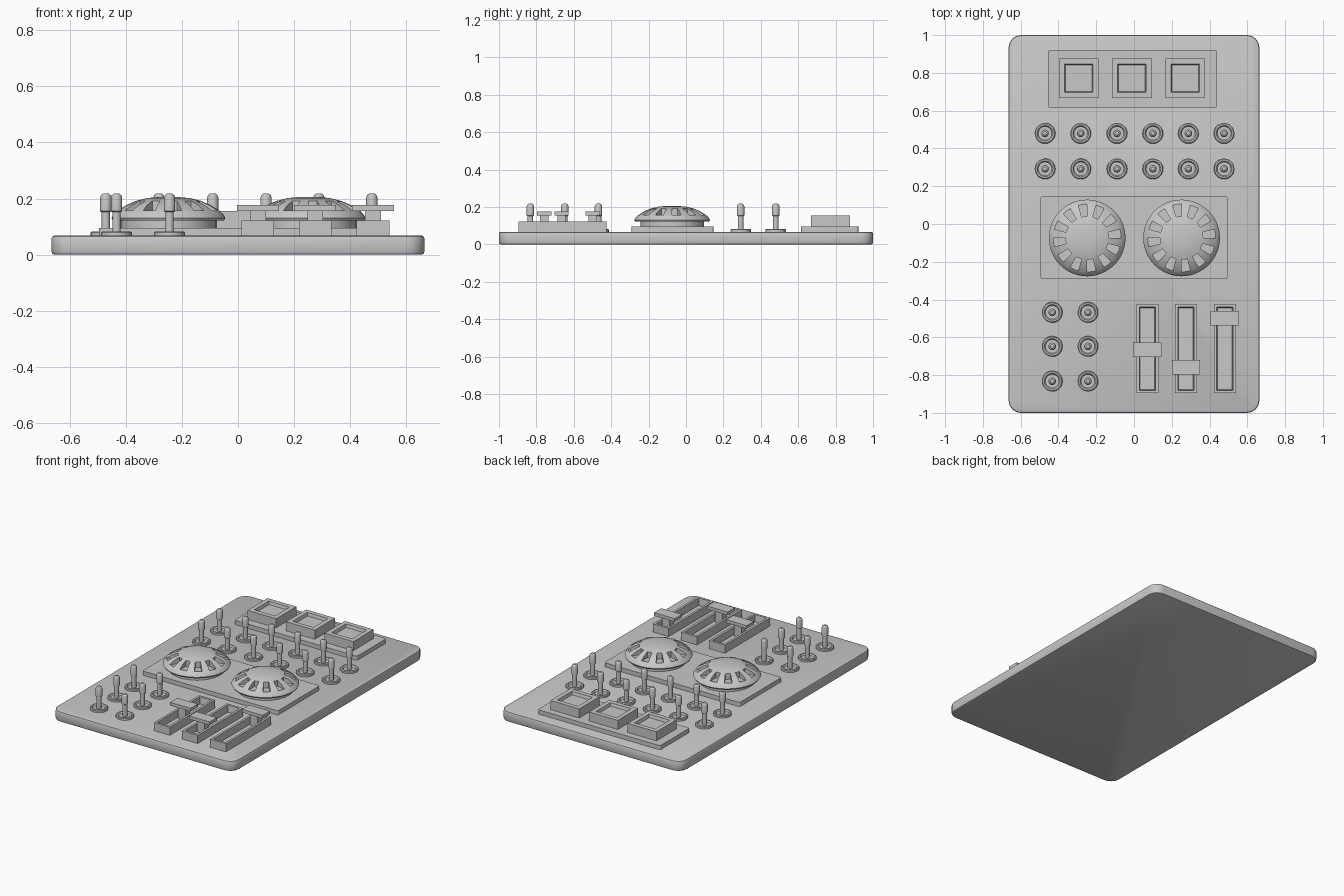
import bpy, bmesh, math
from mathutils import Vector

cube = bpy.data.objects.get("Cube")
if cube:
    bpy.data.objects.remove(cube)

grey = bpy.data.materials.new("plain_grey")
grey.use_nodes = True
COLOUR = (0.58, 0.58, 0.58, 1)
grey.diffuse_color = COLOUR
grey.node_tree.nodes["Principled BSDF"].inputs["Base Color"].default_value = COLOUR


def finish(name, bm, smooth=True):
    bmesh.ops.recalc_face_normals(bm, faces=bm.faces[:])
    mesh = bpy.data.meshes.new(name)
    bm.to_mesh(mesh)
    bm.free()
    mesh.materials.append(grey)
    ob = bpy.data.objects.new(name, mesh)
    bpy.context.collection.objects.link(ob)
    if smooth:
        bpy.ops.object.select_all(action='DESELECT')
        ob.select_set(True)
        bpy.context.view_layer.objects.active = ob
        bpy.ops.object.shade_smooth_by_angle(angle=math.radians(30))
    return ob


def block(name, x, y, z, corner=0, edge=0, recess=None):
    """Box from (min, max) ranges; recess = (border, wall slope, depth)."""
    bm = bmesh.new()
    bmesh.ops.create_cube(bm, size=1)
    for v in bm.verts:
        v.co = Vector([r[0] if c < 0 else r[1] for r, c in zip((x, y, z), v.co)])
    if corner:
        upright = [e for e in bm.edges if abs(e.verts[0].co.z - e.verts[1].co.z) > 0.001]
        bmesh.ops.bevel(bm, geom=upright, offset=corner, segments=4,
                        profile=0.5, affect='EDGES')
    if edge:
        rims = [e for e in bm.edges if abs(e.verts[0].co.z - e.verts[1].co.z) < 0.0001]
        bmesh.ops.bevel(bm, geom=rims, offset=edge, segments=2,
                        profile=0.5, affect='EDGES')
    if recess:
        border, slope, depth = recess
        bm.normal_update()
        top = [f for f in bm.faces if f.normal.z > 0.9]
        bmesh.ops.inset_region(bm, faces=top, thickness=border)
        bmesh.ops.inset_region(bm, faces=top, thickness=slope)
        for v in top[0].verts:
            v.co.z -= depth
    return finish(name, bm, bool(corner or edge))


def lathe(profile, sides, x, y):
    """Closed turned shape; returns the bmesh and its grid of faces."""
    bm = bmesh.new()
    rings = []
    for r, z in profile:
        rings.append([bm.verts.new((x + r * math.cos(math.tau * i / sides),
                                    y + r * math.sin(math.tau * i / sides), z))
                      for i in range(sides)])
    grid = []
    for a, b in zip(rings, rings[1:]):
        grid.append([bm.faces.new((a[i], a[(i + 1) % sides], b[(i + 1) % sides], b[i]))
                     for i in range(sides)])
    bm.faces.new(rings[0][::-1])
    bm.faces.new(rings[-1])
    return bm, grid


# Base slab and raised plates
block("base_slab", (-0.664, 0.664), (-1, 1), (0, 0.068), corner=0.065, edge=0.01)
block("button_plate", (-0.456, 0.439), (0.614, 0.921), (0.06, 0.096), corner=0.012)
block("dial_plate", (-0.495, 0.495), (-0.291, 0.147), (0.06, 0.096), corner=0.012)

# Square buttons with sunken tops
for i, x in enumerate((-0.293, -0.011, 0.271)):
    block(f"square_button_{i + 1}", (x - 0.105, x + 0.105), (0.667, 0.877),
          (0.09, 0.156), recess=(0.042, 0.007, 0.02))

# Domed dials with a ring of sunken grip slots
DIAL = [(0.17, 0.09), (0.17, 0.122), (0.198, 0.122), (0.203, 0.131), (0.192, 0.148),
        (0.18, 0.158), (0.15, 0.177), (0.115, 0.192), (0.075, 0.202), (0.03, 0.206)]
for side, x in (("right", -0.248), ("left", 0.252)):
    bm, grid = lathe(DIAL, 48, x, -0.074)
    slots = [row[i] for row in grid[5:7] for i in range(48) if i % 4 < 2]
    out = bmesh.ops.extrude_face_region(bm, geom=slots)
    old = [f for f in slots if f.is_valid]
    if old:
        bmesh.ops.delete(bm, geom=old, context='FACES_ONLY')
    for v in out["geom"]:
        if isinstance(v, bmesh.types.BMVert):
            v.co.z = 0.153
    finish(f"dial_{side}", bm)

# Toggle switches: dished washer, thin stem and rounded cap
TOGGLE = [(0.055, 0.06), (0.055, 0.079), (0.05, 0.083), (0.042, 0.083), (0.036, 0.074),
          (0.015, 0.074), (0.015, 0.152), (0.02, 0.155), (0.02, 0.203),
          (0.017, 0.212), (0.01, 0.218)]
spots = [(x, y) for y in (0.48, 0.292)
         for x in (-0.471, -0.282, -0.09, 0.1, 0.288, 0.477)]
spots += [(x, y) for y in (-0.468, -0.648, -0.832) for x in (-0.433, -0.244)]
for i, (x, y) in enumerate(spots):
    bm, _ = lathe(TOGGLE, 20, x, y)
    finish(f"toggle_switch_{i + 1}", bm)

# Sliders: slotted track, post and flat handle
for i, (x, y) in enumerate(((0.071, -0.665), (0.275, -0.758), (0.481, -0.499))):
    block(f"slider_track_{i + 1}", (x - 0.058, x + 0.058), (-0.896, -0.424),
          (0.06, 0.122), recess=(0.021, 0.007, 0.045))
    block(f"slider_post_{i + 1}", (x - 0.028, x + 0.028), (y - 0.022, y + 0.022),
          (0.07, 0.16))
    block(f"slider_handle_{i + 1}", (x - 0.075, x + 0.075), (y - 0.038, y + 0.038),
          (0.156, 0.177))
